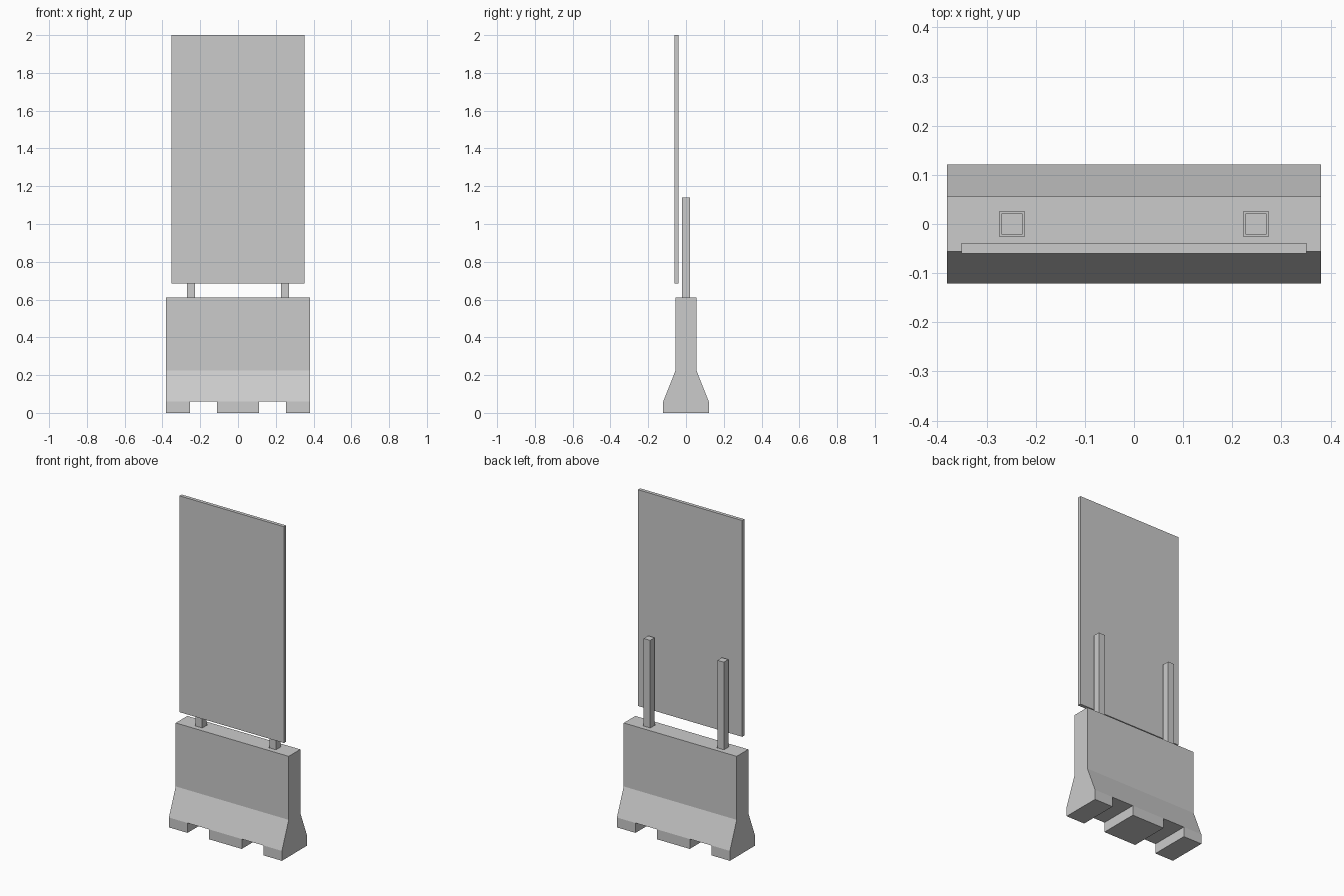
import bpy, bmesh

if "Cube" in bpy.data.objects:
    bpy.data.objects.remove(bpy.data.objects["Cube"])


def to_object(name, bm):
    bmesh.ops.recalc_face_normals(bm, faces=bm.faces)
    mesh = bpy.data.meshes.new(name)
    bm.to_mesh(mesh)
    bm.free()
    obj = bpy.data.objects.new(name, mesh)
    bpy.context.collection.objects.link(obj)
    return obj


def box(name, x, y, z):
    """Box from (min, max) ranges."""
    bm = bmesh.new()
    bmesh.ops.create_cube(bm, size=1)
    for v in bm.verts:
        v.co = [r[0] + (c + 0.5) * (r[1] - r[0]) for r, c in zip((x, y, z), v.co)]
    return to_object(name, bm)


# Barrier: flared profile lofted through sections along x, feet extruded down
foot_h = 0.06
half = [(0.121, foot_h), (0.0555, 0.224), (0.0555, 0.61)]
profile = half + [(-y, z) for y, z in reversed(half)]
sections = [-0.38, -0.255, -0.11, 0.11, 0.255, 0.38]
bm = bmesh.new()
rings = [[bm.verts.new((x, y, z)) for y, z in profile] for x in sections]
bm.faces.new(rings[0])
bm.faces.new(rings[-1])
feet = []
n = len(profile)
for i, (a, b) in enumerate(zip(rings, rings[1:])):
    for j in range(n):
        k = (j + 1) % n
        face = bm.faces.new((a[j], a[k], b[k], b[j]))
        if k == 0 and i % 2 == 0:
            feet.append(face)
bmesh.ops.recalc_face_normals(bm, faces=bm.faces)
new_feet = bmesh.ops.extrude_discrete_faces(bm, faces=feet)["faces"]
for f in new_feet:
    bmesh.ops.translate(bm, verts=f.verts, vec=(0, 0, -foot_h))
bmesh.ops.remove_doubles(bm, verts=bm.verts, dist=1e-5)
bmesh.ops.dissolve_limit(bm, angle_limit=0.01, verts=bm.verts, edges=bm.edges)
barrier = to_object("concrete_barrier", bm)

# Posts standing in slightly wider square sockets
socket_floor = 0.3
for side, cx in (("left", -0.248), ("right", 0.248)):
    r = 0.0255
    cutter = box(f"socket_cutter_{side}", (cx - r, cx + r), (-r, r), (socket_floor, 0.7))
    cutter.hide_render = True
    cutter.hide_viewport = True
    cut = barrier.modifiers.new(f"socket_{side}", "BOOLEAN")
    cut.operation = "DIFFERENCE"
    cut.solver = "EXACT"
    cut.object = cutter
    r = 0.0215
    box(f"post_{side}", (cx - r, cx + r), (-r, r), (socket_floor, 1.14))

# Upright panel in front of the posts
box("sign_panel", (-0.351, 0.351), (-0.06, -0.039), (0.685, 2.0))
